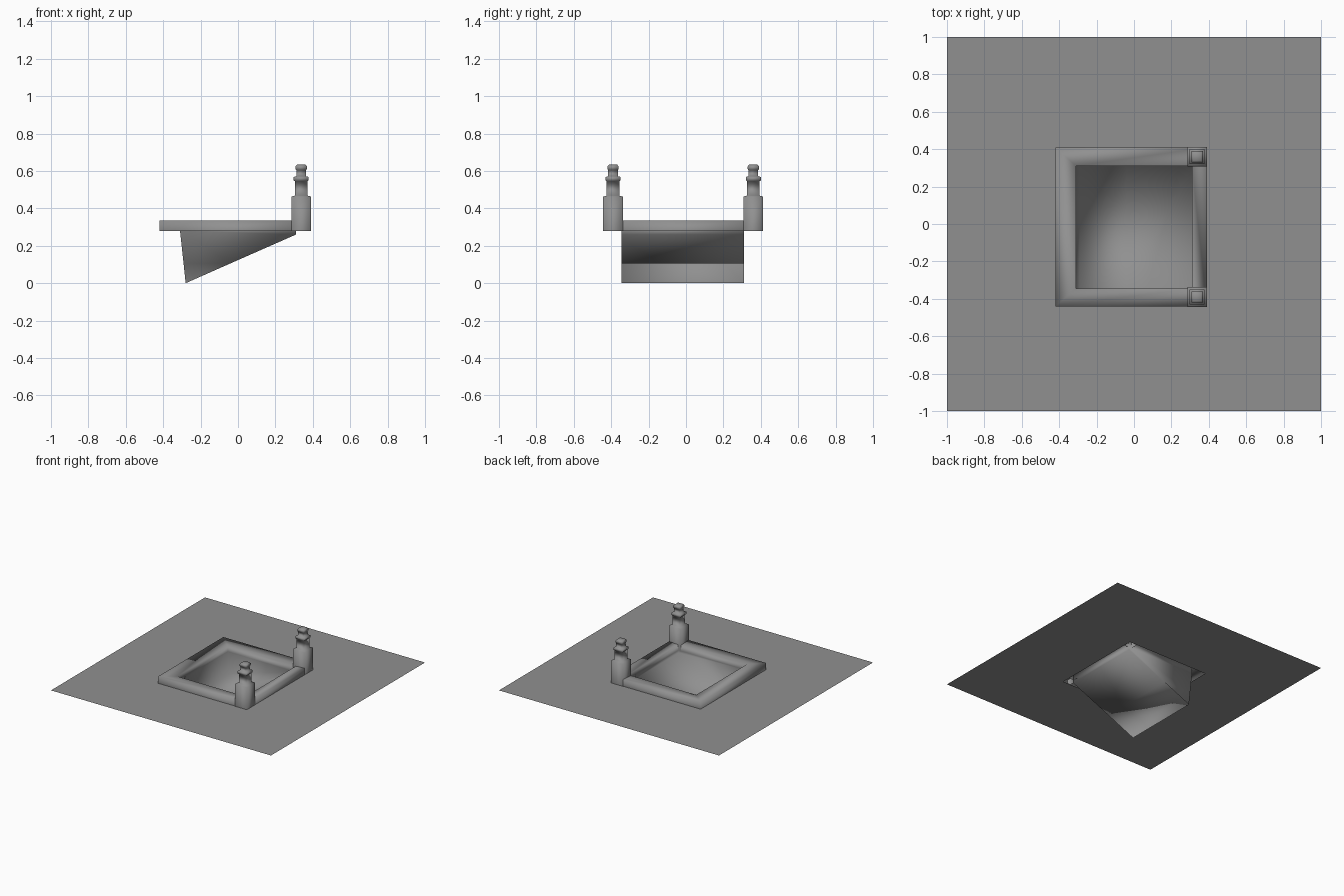
import bpy
import bmesh

cube = bpy.data.objects.get("Cube")
if cube:
    bpy.data.objects.remove(cube, do_unlink=True)

# One plain stone colour
stone = bpy.data.materials.new("stone_grey")
stone.use_nodes = True
GREY = (0.28, 0.28, 0.28, 1)
stone.diffuse_color = GREY
stone.node_tree.nodes["Principled BSDF"].inputs["Base Color"].default_value = GREY

GROUND = 0.28


def finish(name, bm, smooth):
    bmesh.ops.remove_doubles(bm, verts=bm.verts, dist=0.0001)
    for face in bm.faces:
        face.smooth = smooth
    mesh = bpy.data.meshes.new(name)
    bm.to_mesh(mesh)
    bm.free()
    mesh.materials.append(stone)
    obj = bpy.data.objects.new(name, mesh)
    bpy.context.collection.objects.link(obj)
    return obj


def loft(name, rings, cap=False, smooth=False):
    """Join rectangles (x0, x1, y0, y1, z) into a skin."""
    bm = bmesh.new()
    loops = []
    for x0, x1, y0, y1, z in rings:
        corners = ((x0, y0), (x1, y0), (x1, y1), (x0, y1))
        loops.append([bm.verts.new((x, y, z)) for x, y in corners])
    for a, b in zip(loops, loops[1:]):
        for i in range(4):
            j = (i + 1) % 4
            bm.faces.new((a[i], a[j], b[j], b[i]))
    if cap:
        bm.faces.new(loops[-1])
    return finish(name, bm, smooth)


# Flat ground sheet with an opening under the rim
loft("ground", [(-1, 1, -1, 1, GROUND), (-0.385, 0.355, -0.405, 0.375, GROUND)])

# Raised rim: outer wall, top and inner wall
outer = (-0.42, 0.39, -0.44, 0.41)
inner = (-0.31, 0.31, -0.345, 0.31)
loft("rim", [(*outer, GROUND), (*outer, 0.335), (*inner, 0.33), (*inner, GROUND)],
     smooth=True)

# Sunken basin: side walls, back wall, floor and ramp
Y0, Y1 = inner[2:]
bm = bmesh.new()


def strip(profile):
    for (xa, za), (xb, zb) in zip(profile, profile[1:]):
        points = ((xa, Y0, za), (xb, Y0, zb), (xb, Y1, zb), (xa, Y1, za))
        bm.faces.new([bm.verts.new(p) for p in points])


top_left, top_right = (-0.31, GROUND), (0.31, GROUND)
heel, toe = (-0.28, 0), (0.31, 0.26)
step, bend = (-0.291, 0.106), (-0.04, 0.106)
strip([top_left, step, bend, toe, top_right])
strip([step, heel])
side = [top_left, step, heel, bend, toe, top_right]
bm.faces.new([bm.verts.new((x, Y0, z)) for x, z in reversed(side)])
bm.faces.new([bm.verts.new((x, Y1, z)) for x, z in side])
finish("basin", bm, True)

# Two square corner posts: base, neck, collar and cap as (height, half width)
post_profile = [
    (GROUND, 0.053), (0.463, 0.053), (0.468, 0.034), (0.545, 0.034),
    (0.55, 0.04), (0.568, 0.04), (0.572, 0.026), (0.605, 0.026),
    (0.61, 0.03), (0.625, 0.03), (0.634, 0.022),
]
for name, y in (("front_post", -0.39), ("back_post", 0.36)):
    x = 0.338
    loft(name, [(x - r, x + r, y - r, y + r, z) for z, r in post_profile],
         cap=True, smooth=True)
